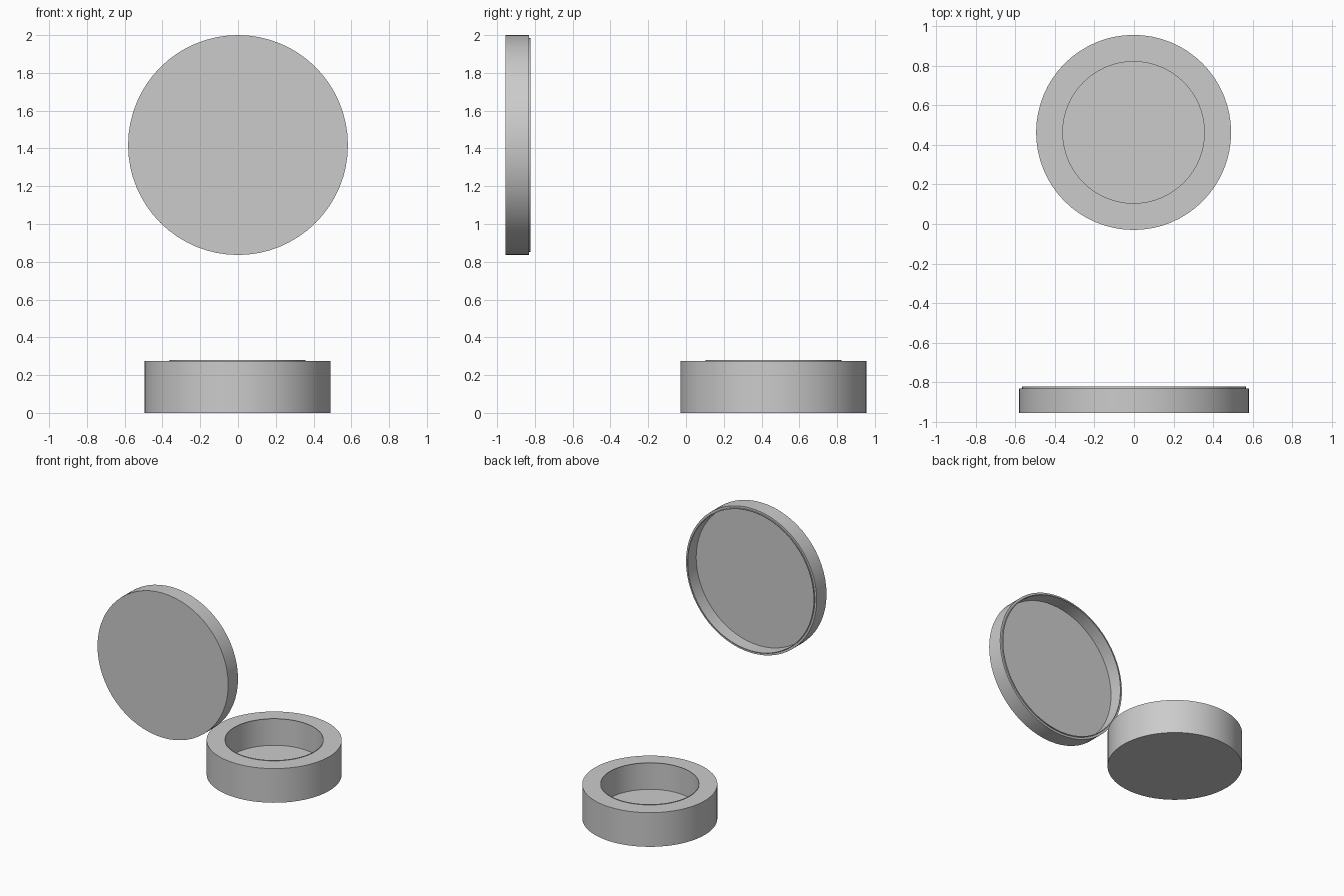
import bpy
import bmesh
from math import pi, radians
from mathutils import Matrix, Vector

cube = bpy.data.objects.get("Cube")
if cube:
    bpy.data.objects.remove(cube, do_unlink=True)

SEGMENTS = 64

# One plain grey for both parts
grey = bpy.data.materials.new("plain_grey")
grey.use_nodes = True
colour = (0.6, 0.6, 0.6, 1)
grey.diffuse_color = colour
grey.node_tree.nodes["Principled BSDF"].inputs["Base Color"].default_value = colour


def lathe(name, profile, location, tilt=0):
    """Spin a (radius, height) profile about its z axis into a closed solid."""
    bm = bmesh.new()
    verts = [bm.verts.new((r, 0, h)) for r, h in profile]
    edges = [bm.edges.new(pair) for pair in zip(verts, verts[1:])]
    bmesh.ops.spin(bm, geom=verts + edges, axis=(0, 0, 1), cent=(0, 0, 0),
                   angle=2 * pi, steps=SEGMENTS)
    bmesh.ops.remove_doubles(bm, verts=bm.verts, dist=0.0005)
    # Cap the bottom and the inner floor
    bmesh.ops.holes_fill(bm, edges=[e for e in bm.edges if e.is_boundary], sides=0)
    bmesh.ops.recalc_face_normals(bm, faces=bm.faces)
    bm.transform(Matrix.Translation(Vector(location)) @ Matrix.Rotation(tilt, 4, "X"))
    mesh = bpy.data.meshes.new(name)
    bm.to_mesh(mesh)
    bm.free()
    obj = bpy.data.objects.new(name, mesh)
    bpy.context.collection.objects.link(obj)
    mesh.materials.append(grey)
    bpy.ops.object.select_all(action="DESELECT")
    obj.select_set(True)
    bpy.context.view_layer.objects.active = obj
    bpy.ops.object.shade_smooth_by_angle(angle=radians(30))
    return obj


# Round dish with a thick wall and a tiny raised edge around the well
lathe("dish", [(0.493, 0), (0.493, 0.275), (0.36, 0.275), (0.36, 0.28),
               (0.358, 0.28), (0.358, 0.066)], (-0.002, 0.463, 0))

# Upright shallow lid, open towards the back, with a stepped thin rim
lathe("lid", [(0.582, 0), (0.582, 0.125), (0.566, 0.125), (0.566, 0.134),
              (0.56, 0.134), (0.56, 0.027)], (0, -0.956, 1.418), -pi / 2)
